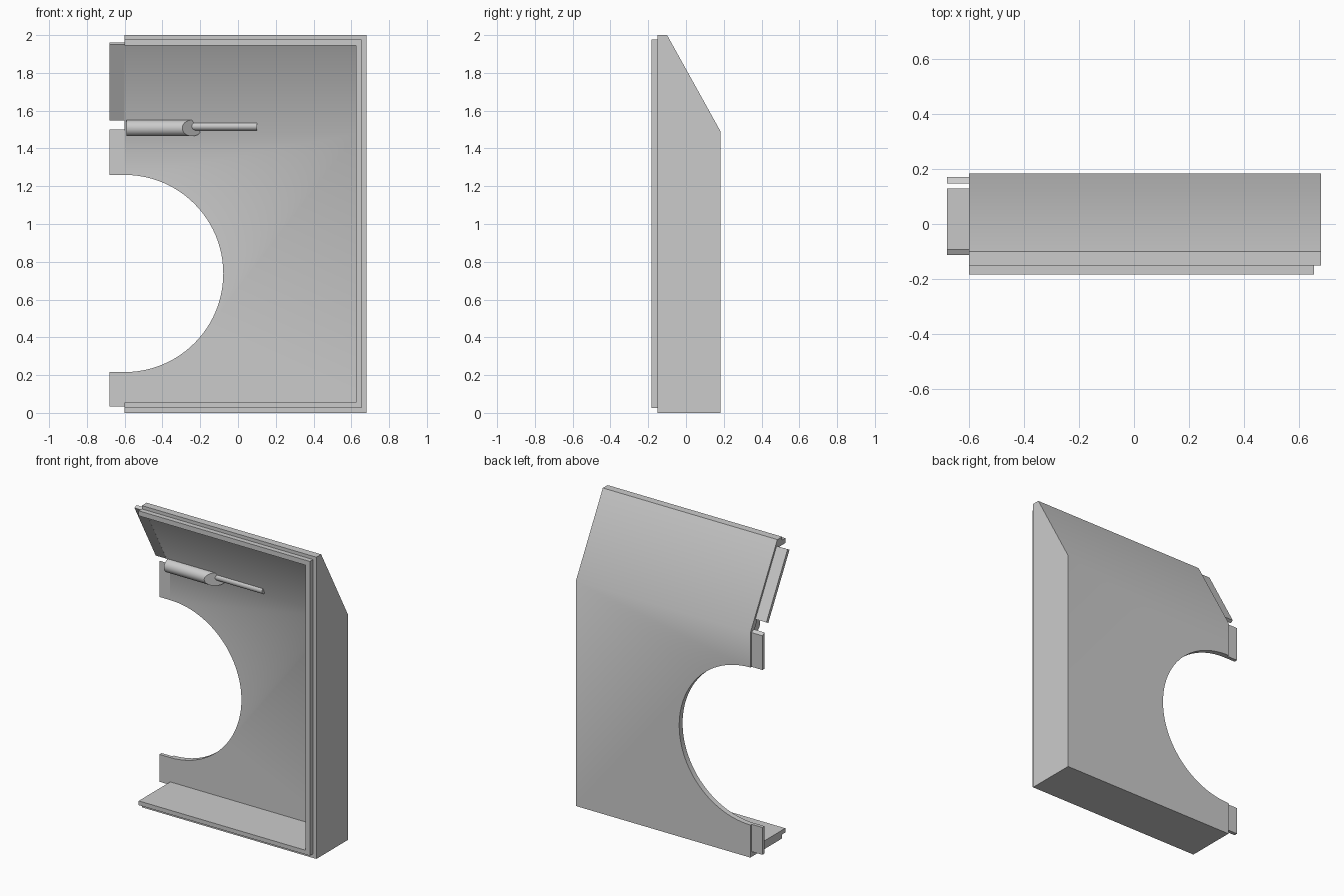
import bpy, bmesh, math
from mathutils import Vector

cube = bpy.data.objects.get("Cube")
if cube:
    bpy.data.objects.remove(cube, do_unlink=True)

grey = bpy.data.materials.new("plain grey")
grey.use_nodes = True
grey.diffuse_color = (0.6, 0.6, 0.6, 1)
grey.node_tree.nodes["Principled BSDF"].inputs["Base Color"].default_value = (0.6, 0.6, 0.6, 1)


def finish(name, bm):
    bmesh.ops.recalc_face_normals(bm, faces=bm.faces)
    me = bpy.data.meshes.new(name)
    bm.to_mesh(me)
    bm.free()
    me.materials.append(grey)
    ob = bpy.data.objects.new(name, me)
    bpy.context.collection.objects.link(ob)
    return ob


def prism(name, profile, axis, lo, hi):
    """Extrude a profile along x (points are y, z) or along y (points are x, z)."""
    bm = bmesh.new()
    if axis == "x":
        pts, move = [(lo, a, b) for a, b in profile], (hi - lo, 0, 0)
    else:
        pts, move = [(a, lo, b) for a, b in profile], (0, hi - lo, 0)
    face = bm.faces.new([bm.verts.new(p) for p in pts])
    ext = bmesh.ops.extrude_face_region(bm, geom=[face], use_keep_orig=True)
    new = [v for v in ext["geom"] if isinstance(v, bmesh.types.BMVert)]
    bmesh.ops.translate(bm, verts=new, vec=move)
    return finish(name, bm)


def cut(target, cutter):
    mod = target.modifiers.new("cut", "BOOLEAN")
    mod.operation, mod.solver, mod.object = "DIFFERENCE", "EXACT", cutter
    cutter.hide_render = True
    bpy.context.view_layer.objects.active = target
    bpy.ops.object.modifier_apply(modifier=mod.name)
    bpy.data.objects.remove(cutter, do_unlink=True)


def shade(ob):
    bpy.ops.object.select_all(action="DESELECT")
    ob.select_set(True)
    bpy.context.view_layer.objects.active = ob
    bpy.ops.object.shade_smooth_by_angle(angle=math.radians(30))


# Half casing: closed at the left side, open at the front and right
LEFT, RIGHT, BACK = 0.68, -0.6, 0.183
casing = prism("casing", [(-0.15, 0), (BACK, 0), (BACK, 1.49), (-0.1, 2), (-0.15, 2)],
               "x", RIGHT, LEFT)
cavity = prism("cavity_cutter", [(-0.3, 0.055), (0.147, 0.055), (0.147, 1.481),
                                 (-0.11, 1.945), (-0.3, 1.945)], "x", -0.8, 0.625)
cut(casing, cavity)

# Half-round opening in the back wall
CZ, R, N = 0.738, 0.522, 48
arc = [(RIGHT + R * math.cos(a), CZ + R * math.sin(a))
       for a in (math.pi * (i / N - 0.5) for i in range(N + 1))]
hole = prism("hole_cutter", [(-0.8, CZ - R)] + arc + [(-0.8, CZ + R)], "y", 0.1, 0.3)
cut(casing, hole)
shade(casing)

# Raised lip around the front rim
prism("front_lip", [(RIGHT, 0.027), (0.655, 0.027), (0.655, 1.978), (RIGHT, 1.978),
                    (RIGHT, 1.945), (0.625, 1.945), (0.625, 0.055), (RIGHT, 0.055)],
      "y", -0.183, -0.15)

# Thin joining tabs on the open side
prism("lower_back_tab", [(0.147, 0.035), (0.17, 0.035), (0.17, CZ - R), (0.147, CZ - R)],
      "x", -0.68, RIGHT)
prism("upper_back_tab", [(0.147, CZ + R), (0.17, CZ + R), (0.17, 1.487), (0.147, 1.5)],
      "x", -0.68, RIGHT)
corner = Vector((BACK, 1.49))
along = Vector((-0.283, 0.51)).normalized()
inward = Vector((-along.y, along.x))
slope = [tuple(corner + along * s + inward * d)
         for s, d in ((0.087, 0.013), (0.545, 0.013), (0.545, 0.036), (0.087, 0.036))]
prism("sloped_tab", slope, "x", -0.68, RIGHT)


def rod(name, x0, x1, y, z, r, slant=0):
    bm = bmesh.new()
    bmesh.ops.create_cone(bm, cap_ends=True, segments=32, radius1=r, radius2=r, depth=1)
    for v in bm.verts:
        a, b, t = v.co.x, v.co.y, v.co.z + 0.5
        end = x1 - slant * (1 - a / r) / 2
        v.co = (x0 + (end - x0) * t, y + a, z + b)
    ob = finish(name, bm)
    shade(ob)
    return ob


# Pin sleeve with slanted end, and the slim pin leaving it
rod("pin_sleeve", -0.59, -0.19, 0.11, 1.508, 0.043, slant=0.105)
rod("pin", -0.3, 0.1, 0.13, 1.517, 0.022)
